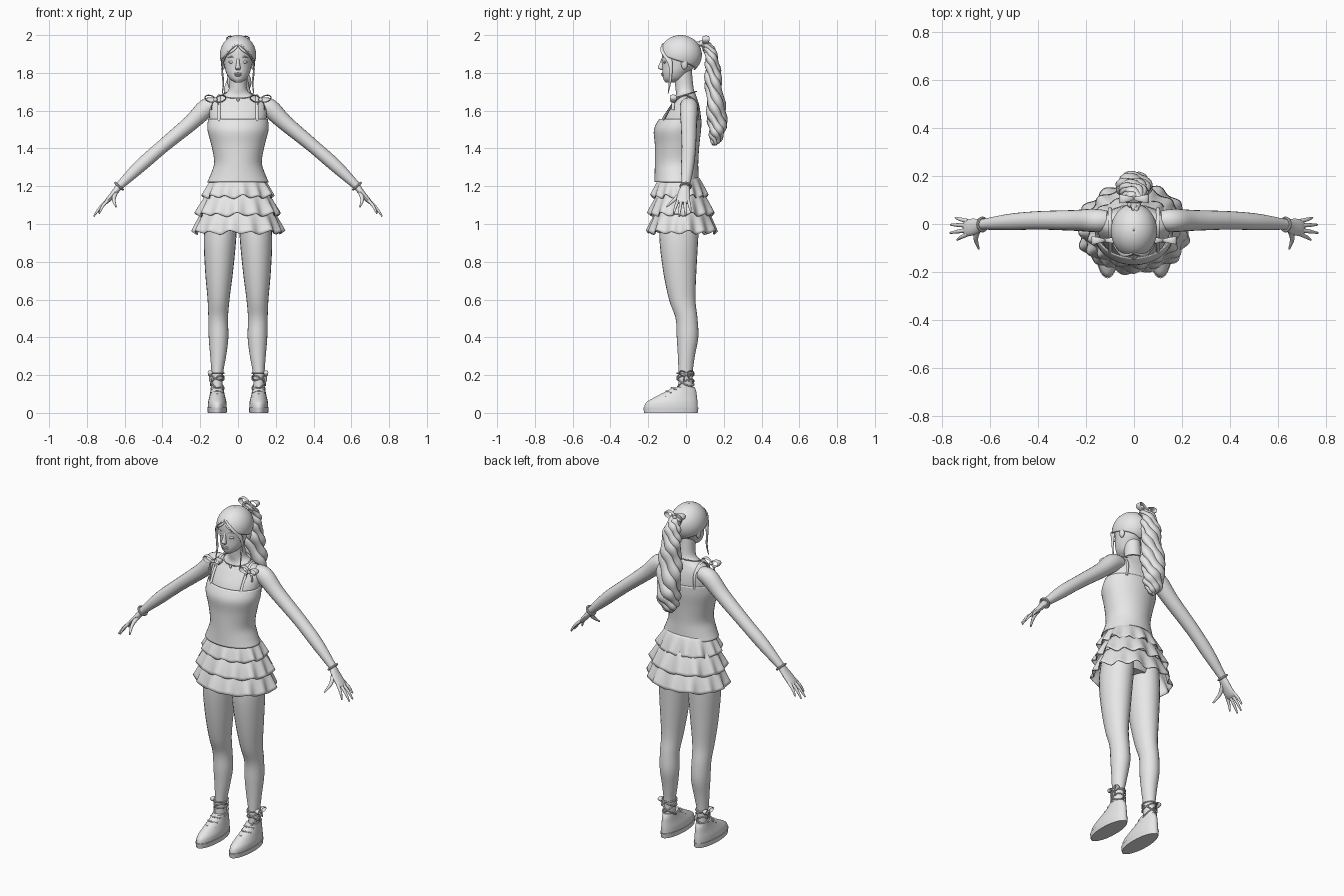
import bpy, bmesh
from math import sin, cos, pi, acos
from mathutils import Vector, Matrix

if "Cube" in bpy.data.objects:
    bpy.data.objects.remove(bpy.data.objects["Cube"])

grey = bpy.data.materials.new("plain_grey")
grey.use_nodes = True
grey.diffuse_color = (0.8, 0.8, 0.8, 1)
grey.node_tree.nodes["Principled BSDF"].inputs["Base Color"].default_value = (0.8, 0.8, 0.8, 1)
X, Y, Z = Vector((1, 0, 0)), Vector((0, 1, 0)), Vector((0, 0, 1))
parts = []


def finish(bm, name, mirror=False, thick=0):
    bmesh.ops.recalc_face_normals(bm, faces=bm.faces)
    mesh = bpy.data.meshes.new(name)
    bm.to_mesh(mesh)
    bm.free()
    mesh.materials.append(grey)
    ob = bpy.data.objects.new(name, mesh)
    bpy.context.collection.objects.link(ob)
    if thick:
        mod = ob.modifiers.new("thickness", "SOLIDIFY")
        mod.thickness = thick
    if mirror:
        mod = ob.modifiers.new("mirror", "MIRROR")
        mod.use_mirror_merge = False
    parts.append(ob)


def spline(rows, k):
    # Smooth in-between rows through the given ones
    out = []
    for i in range(len(rows) - 1):
        a, b, c, d = (rows[max(i - 1, 0)], rows[i], rows[i + 1], rows[min(i + 2, len(rows) - 1)])
        for j in range(k):
            t = j / k
            out.append([q + t / 2 * (r - p + t * (2 * p - 5 * q + 4 * r - s + t * (3 * (q - r) + s - p)))
                        for p, q, r, s in zip(a, b, c, d)])
    return out + [list(rows[-1])]


def skin(bm, rings, caps=True):
    vs = [[bm.verts.new(p) for p in ring] for ring in rings]
    n = len(vs[0])
    for r, q in zip(vs, vs[1:]):
        for i in range(n):
            bm.faces.new((r[i], r[(i + 1) % n], q[(i + 1) % n], q[i]))
    if caps:
        bm.faces.new(vs[0])
        bm.faces.new(vs[-1])


def loft(name, rows, ref=None, k=4, n=20, caps=True, mirror=False, thick=0):
    # Rows are x, y, z, half width, half depth; ref points along the width
    pts = spline(rows, k) if k > 1 else rows
    rings = []
    for i, p in enumerate(pts):
        a, b = X, Y
        if ref:
            t = Vector(pts[min(i + 1, len(pts) - 1)][:3]) - Vector(pts[max(i - 1, 0)][:3])
            t.normalize()
            a = (ref - t * ref.dot(t)).normalized()
            b = t.cross(a)
        rings.append([Vector(p[:3]) + a * p[3] * cos(2 * pi * j / n) + b * p[4] * sin(2 * pi * j / n)
                      for j in range(n)])
    bm = bmesh.new()
    skin(bm, rings, caps)
    finish(bm, name, mirror, thick)


def sheet(name, fn, nu, nv, thick):
    bm = bmesh.new()
    skin(bm, [[fn(2 * pi * i / nu - pi, j / nv) for i in range(nu)] for j in range(nv + 1)], False)
    finish(bm, name, thick=thick)


def ball(name, loc, size, mirror=False):
    bm = bmesh.new()
    bmesh.ops.create_uvsphere(bm, u_segments=20, v_segments=12, radius=1,
                              matrix=Matrix.Translation(loc) @ Matrix.Diagonal((*size, 1)))
    finish(bm, name, mirror)


def band(name, c, u, v, r, mirror=False):
    # Thin cord around a centre, in the plane of u and v
    rows = [(*(Vector(c) + u * cos(i * pi / 12) + v * sin(i * pi / 12)), r, r) for i in range(25)]
    loft(name, rows, u.cross(v).normalized(), 1, 8, mirror=mirror)


def bow(name, c, u, ref, size, mirror=False):
    # Two ribbon loops, two tails and a knot
    c = Vector(c)
    for side, label in ((1, "outer"), (-1, "inner")):
        rows = []
        for i in range(17):
            t = 2 * pi * i / 16
            p = c + u * side * size * (1 - cos(t)) / 2 + Z * size * (0.32 * sin(t) + 0.1 * (1 - cos(t)))
            rows.append((*p, size * (0.12 + 0.1 * (1 - cos(t))), 0.003))
        loft(f"{name}_{label}_loop", rows, ref, 1, 8, mirror=mirror)
        tail = [(*(c + u * side * size * a - Z * size * b), size * 0.14, 0.003)
                for a, b in ((0, 0), (0.3, 0.4), (0.4, 1))]
        loft(f"{name}_{label}_tail", tail, ref, 4, 8, mirror=mirror)
    ball(name + "_knot", c, [size * 0.2] * 3, mirror)


# Body, head and face
loft("torso", [(0, -.03, .99, .13, .08), (0, -.03, 1.1, .165, .11), (0, -.045, 1.22, .13, .1),
               (0, -.045, 1.32, .113, .1), (0, -.04, 1.45, .138, .108), (0, -.025, 1.55, .15, .104),
               (0, -.008, 1.62, .152, .08), (0, 0, 1.66, .13, .06), (0, 0, 1.685, .075, .052),
               (0, -.008, 1.72, .047, .048), (0, -.018, 1.82, .045, .048)], n=32)
loft("head", [(0, -.08, 1.75, .018, .028), (0, -.065, 1.768, .044, .055), (0, -.055, 1.8, .062, .07),
              (0, -.036, 1.84, .072, .09), (0, -.028, 1.88, .077, .1), (0, -.028, 1.93, .076, .097),
              (0, -.028, 1.97, .053, .068), (0, -.028, 1.982, .02, .03)], n=32)
loft("nose", [(0, -.12, 1.88, .007, .008), (0, -.129, 1.85, .009, .011),
              (0, -.132, 1.826, .014, .017), (0, -.122, 1.815, .009, .008)], n=12)
ball("upper_lip", (0, -.123, 1.796), (.021, .009, .005))
ball("lower_lip", (0, -.121, 1.787), (.018, .009, .006))
ball("eyes", (.033, -.112, 1.857), (.017, .009, .007), True)
ball("ears", (.078, -.008, 1.85), (.012, .018, .032), True)
loft("eyebrows", [(.014, -.123, 1.88, .002, .003), (.035, -.118, 1.886, .003, .003),
                  (.055, -.1, 1.88, .001, .002)], Z, n=8, mirror=True)

# Arms, palms and fingers
loft("arms", [(.11, .015, 1.63, .04, .036), (.165, .015, 1.615, .048, .05), (.25, .015, 1.535, .043, .042),
              (.4, .015, 1.41, .038, .036), (.52, .008, 1.305, .034, .034),
              (.635, -.002, 1.195, .021, .02)], Y, mirror=True)
loft("palms", [(.625, -.002, 1.205, .021, .019), (.655, -.01, 1.165, .032, .016),
               (.69, -.015, 1.125, .036, .013), (.705, -.016, 1.11, .032, .008)], Y, n=16, mirror=True)
for label, y, tip in (("index", -.042, (.735, -.066, 1.055)), ("middle", -.025, (.764, -.037, 1.04)),
                      ("ring", -.006, (.762, -.003, 1.042)), ("little", .012, (.742, .026, 1.062))):
    base = Vector((.69, y, 1.125))
    mid = base.lerp(Vector(tip), 0.5) + Vector((.004, 0, .004))
    loft(label + "_fingers", [(*base, .009, .009), (*mid, .008, .008), (*tip, .004, .004)],
         Y, n=10, mirror=True)
loft("thumbs", [(.645, -.02, 1.17, .012, .012), (.658, -.06, 1.13, .01, .01),
                (.645, -.104, 1.09, .004, .004)], X, n=10, mirror=True)
band("bracelets", (.63, -.002, 1.2), Y * .027, Vector((.02, 0, .018)), .006, True)

# Legs and shoes
loft("legs", [(.085, -.03, 1.08, .08, .1), (.095, -.038, .93, .086, .103), (.1, -.033, .75, .074, .088),
              (.103, -.02, .6, .058, .07), (.105, .003, .5, .052, .058), (.103, .008, .4, .052, .057),
              (.105, .002, .3, .042, .045), (.11, -.003, .2, .03, .037), (.11, -.003, .1, .03, .04)],
     n=24, mirror=True)
loft("shoe_soles", [(.11, -.08, 0, .05, .142), (.11, -.08, .028, .053, .146)], k=1, n=32, mirror=True)
loft("shoe_uppers", [(.11, -.08, .025, .05, .142), (.11, -.075, .055, .049, .136), (.11, -.052, .085, .042, .11),
                     (.11, -.024, .115, .036, .078), (.11, -.012, .138, .034, .056)], n=32, mirror=True)
for i in range(4):
    y, z = -.155 + .026 * i, .08 + .017 * i
    loft(f"shoe_laces_{i + 1}", [(.078, y + .025, z - .008, .005, .003), (.11, y, z + .002, .005, .004),
                                 (.142, y + .025, z - .008, .005, .003)], Y, n=8, mirror=True)
for i, tilt in enumerate((.02, -.02, .012, 0)):
    band(f"ankle_ribbons_{i + 1}", (.11, -.003, .15 + .02 * i), Vector((.035, 0, tilt)),
         Vector((0, .044, tilt)), .004, True)
bow("ankle_bows", (.148, .002, .205), Y, X, .038, True)

# Dress top, straps, shoulder bows and necklace
loft("dress_top", [(0, -.05, 1.222, .163, .118), (0, -.05, 1.27, .142, .116), (0, -.05, 1.33, .126, .115),
                   (0, -.047, 1.42, .142, .118), (0, -.045, 1.5, .162, .125), (0, -.03, 1.557, .158, .112)],
     n=40, caps=False, thick=.005)
loft("shoulder_straps", [(.1, y, z, .008, .004) for y, z in (
    (-.12, 1.545), (-.083, 1.615), (-.042, 1.665), (0, 1.682), (.044, 1.655), (.066, 1.61), (.058, 1.545))],
     X, n=8, mirror=True)
bow("shoulder_bows", (.12, -.068, 1.658), X, Y, .055, True)
band("necklace", (0, -.006, 1.684), X * .08, Vector((0, -.062, -.018)), .003)
ball("pendant", (0, -.07, 1.658), (.007, .005, .01))

# Ruffled skirt tiers: top and hem height, width and depth
tiers = (("upper", 1.25, 1.145, .13, .19, .1, .147, -.035),
         ("middle", 1.17, 1.05, .155, .222, .115, .172, -.025),
         ("lower", 1.08, .955, .18, .238, .13, .184, -.02))
for i, (label, top, hem, w0, w1, d0, d1, cy) in enumerate(tiers):
    def ruffle(a, t):
        wave = sin(13 * a + 2 * i) + 0.5 * sin(7 * a + i)
        f = t ** 0.8
        grow = 1 + 0.045 * t * wave
        w, d = (w0 + (w1 - w0) * f) * grow, (d0 + (d1 - d0) * f) * grow
        return Vector((w * sin(a), cy - d * cos(a), top + (hem - top) * t + .008 * t * wave))
    sheet(f"skirt_{label}_tier", ruffle, 128, 8, .005)


# Hair cap with a parted hairline, temple locks and ponytail
def hair(a, t):
    low = 1.945 - 0.13 * (abs(a) / pi) ** 0.6
    theta = .02 + t * (acos((low - 1.895) / .105) - .02)
    return Vector((.096 * sin(theta) * sin(a), -.028 - .112 * sin(theta) * cos(a), 1.895 + .105 * cos(theta)))


sheet("hair_cap", hair, 64, 20, .006)
loft("temple_locks", [(.004, -.122, 1.952, .005, .006), (.045, -.12, 1.918, .016, .006),
                      (.075, -.09, 1.87, .015, .006), (.084, -.08, 1.82, .009, .005),
                      (.078, -.085, 1.75, .006, .005), (.083, -.095, 1.69, .002, .002)],
     Y, n=10, mirror=True)
tail = [(0, .07, 1.955, .022, .02), (0, .11, 1.945, .034, .026), (0, .137, 1.87, .05, .034),
        (0, .146, 1.74, .062, .042), (0, .164, 1.57, .066, .048), (0, .162, 1.47, .05, .036),
        (0, .15, 1.42, .014, .012)]
loft("ponytail_core", [(x, y, z, w * .75, d * .75) for x, y, z, w, d in tail], X)
path = spline(tail, 10)
for s in range(5):
    rows = []
    for i, (x, y, z, w, d) in enumerate(path):
        a = 2 * pi * (s / 5 + 2.2 * i / len(path))
        puff = 0.5 + 0.1 * sin(i * 0.9 + 2 * s)
        rows.append((x + w * .62 * cos(a), y + d * .62 * sin(a), z, w * puff, d * puff))
    loft(f"ponytail_strand_{s + 1}", rows, X, 1, 14)
band("hair_tie", (0, .095, 1.95), X * .03, Z * .028, .008)
bow("hair_bow", (0, .105, 1.968), X, Y, .06)

# Smooth shading with sharp creases kept
bpy.ops.object.select_all(action="DESELECT")
for ob in parts:
    ob.select_set(True)
bpy.context.view_layer.objects.active = parts[0]
bpy.ops.object.shade_smooth_by_angle(angle=0.7)
